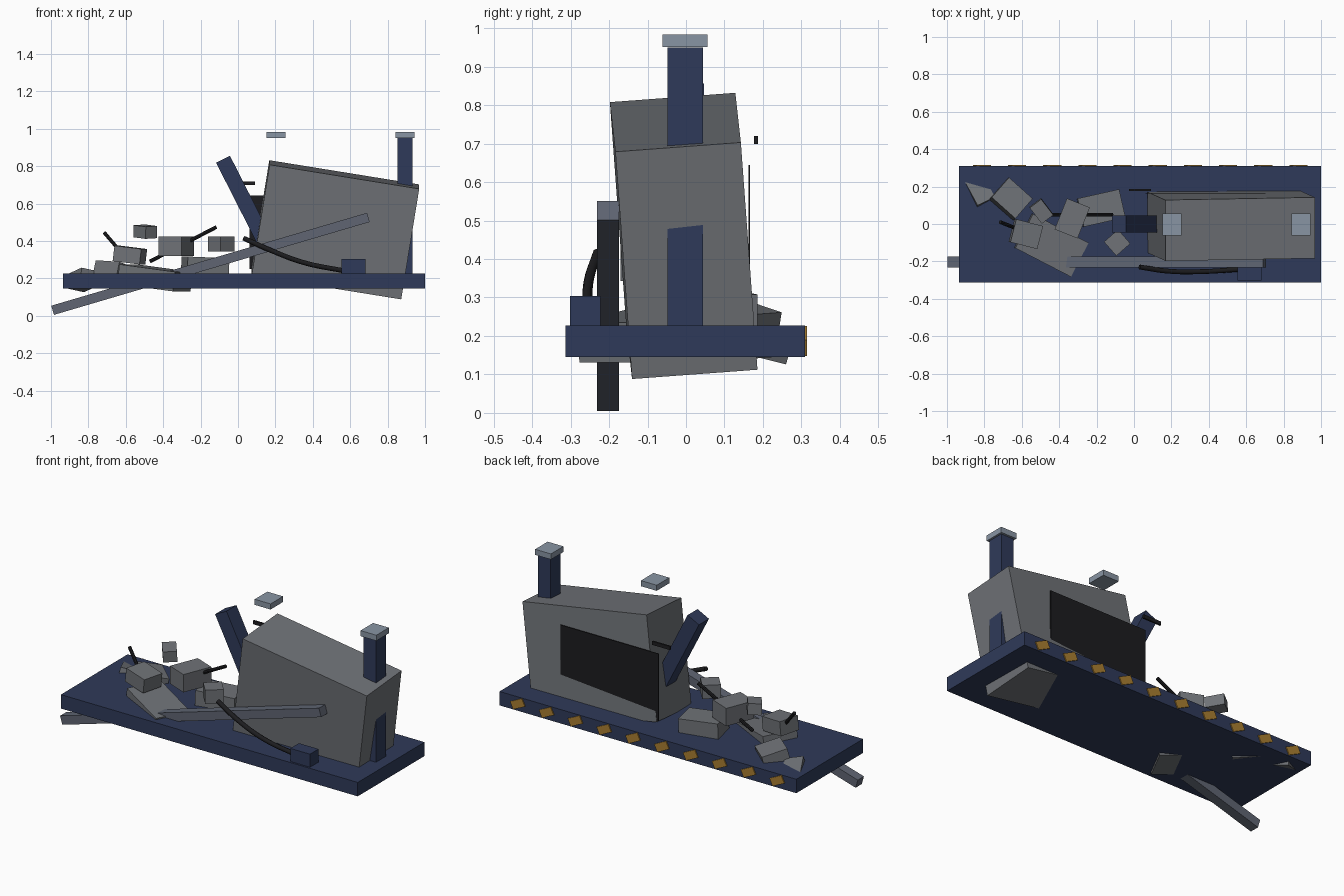
import bpy, bmesh
from math import pi
from mathutils import Vector, Matrix, Euler

if "Cube" in bpy.data.objects:
    bpy.data.objects.remove(bpy.data.objects["Cube"])


def material(name, rgb):
    m = bpy.data.materials.new(name)
    m.diffuse_color = (*rgb, 1)
    m.use_nodes = True
    m.node_tree.nodes["Principled BSDF"].inputs["Base Color"].default_value = m.diffuse_color
    return m


BLUE = material("navy", (0.028, 0.042, 0.10))
STONE = material("concrete", (0.16, 0.17, 0.185))
CAP = material("pale_steel", (0.25, 0.30, 0.37))
STEEL = material("beam_steel", (0.115, 0.13, 0.17))
BLACK = material("black", (0.012, 0.012, 0.014))
AMBER = material("amber", (0.40, 0.21, 0.03))


def box(name, center, size, mat, rot=(0, 0, 0)):
    """Box with the given centre, full size and Euler tilt."""
    bm = bmesh.new()
    bmesh.ops.create_cube(bm, size=1, matrix=Matrix.Diagonal((*size, 1)))
    me = bpy.data.meshes.new(name)
    bm.to_mesh(me)
    bm.free()
    me.materials.append(mat)
    ob = bpy.data.objects.new(name, me)
    ob.location = center
    ob.rotation_euler = rot
    bpy.context.collection.objects.link(ob)
    return ob


def rod(name, a, b, radius, mat):
    """Thin eight-sided bar between two points."""
    a, b = Vector(a), Vector(b)
    bpy.ops.mesh.primitive_cylinder_add(
        vertices=8, radius=radius, depth=(b - a).length, location=(a + b) / 2,
        rotation=(b - a).to_track_quat('Z', 'Y').to_euler())
    ob = bpy.context.object
    ob.name = name
    ob.data.materials.append(mat)


# base slab
box("base", (0.032, -0.002, 0.186), (1.936, 0.622, 0.082), BLUE)

# slanted warning marks along the back edge
for i in range(10):
    box(f"warning_mark_{i}", (-0.813 + 0.188 * i, 0.31, 0.187),
        (0.085, 0.01, 0.046), AMBER, (0, 0.45, 0))

# leaning main block with loose back panel and hinge
box("main_block", (0.52, -0.006, 0.46), (0.81, 0.327, 0.60), STONE, (0.075, 0.16, 0.018))
box("back_panel", (0.382, 0.1645, 0.447), (0.64, 0.005, 0.395), BLACK)
box("panel_bar", (0.032, 0.182, 0.709), (0.117, 0.01, 0.021), BLACK)

# columns: one standing, one toppled against the block, with caps
box("standing_column", (0.893, -0.002, 0.57), (0.082, 0.093, 0.76), BLUE)
axis = Euler((0, -0.47, 0)).to_matrix() @ Vector((0, 0, 1))
box("toppled_column", Vector((-0.08, 0, 0.837)) - axis * 0.3,
    (0.083, 0.093, 0.60), BLUE, (0, -0.47, 0))
for name, x in (("standing_cap", 0.893), ("floating_cap", 0.203)):
    box(name, (x, -0.002, 0.967), (0.103, 0.117, 0.033), CAP)

# long fallen beam
box("fallen_beam", (-0.147, -0.203, 0.278), (1.76, 0.057, 0.051), STEEL, (0, -0.286, 0))

# junction box and sagging cable
box("junction_box", (0.617, -0.262, 0.26), (0.128, 0.08, 0.088), BLUE)
cu = bpy.data.curves.new("cable", 'CURVE')
cu.dimensions = '3D'
cu.bevel_depth = 0.013
cu.bevel_resolution = 2
cu.resolution_u = 5
cu.use_fill_caps = True
path = [(0.03, -0.23, 0.415), (0.18, -0.252, 0.348), (0.35, -0.255, 0.285), (0.57, -0.242, 0.24)]
sp = cu.splines.new('BEZIER')
sp.bezier_points.add(len(path) - 1)
for p, co in zip(sp.bezier_points, path):
    p.co = co
    p.handle_left_type = p.handle_right_type = 'AUTO'
cu.materials.append(BLACK)
bpy.context.collection.objects.link(bpy.data.objects.new("cable", cu))

# rubble chunks: centre, size, tilt
rubble = [
    ((-0.495, 0.07, 0.45), (0.107, 0.077, 0.065), (0.05, 0.08, -0.92)),
    ((-0.33, 0.03, 0.372), (0.132, 0.178, 0.105), (0, 0, -0.38)),
    ((-0.09, -0.10, 0.383), (0.10, 0.10, 0.08), (0, 0, 0.72)),
    ((-0.578, -0.053, 0.325), (0.149, 0.127, 0.083), (0, 0.12, -0.25)),
    ((-0.663, 0.13, 0.217), (0.170, 0.145, 0.12), (-0.25, 0.05, -0.73)),
    ((-0.83, 0.18, 0.192), (0.105, 0.160, 0.08), (-0.22, 0.2, 0.45)),
    ((-0.444, -0.112, 0.203), (0.337, 0.205, 0.105), (0, 0.12, -0.478)),
    ((-0.176, 0.085, 0.25), (0.228, 0.155, 0.125), (0, 0.04, 0.22)),
]
for i, (c, s, r) in enumerate(rubble):
    box(f"rubble_{i}", c, s, STONE, r)

# bent reinforcing bars
rod("long_rebar", (-0.472, 0.05, 0.29), (-0.115, 0.05, 0.475), 0.01, BLACK)
rod("short_rebar", (-0.715, 0.01, 0.445), (-0.60, -0.035, 0.31), 0.01, BLACK)
